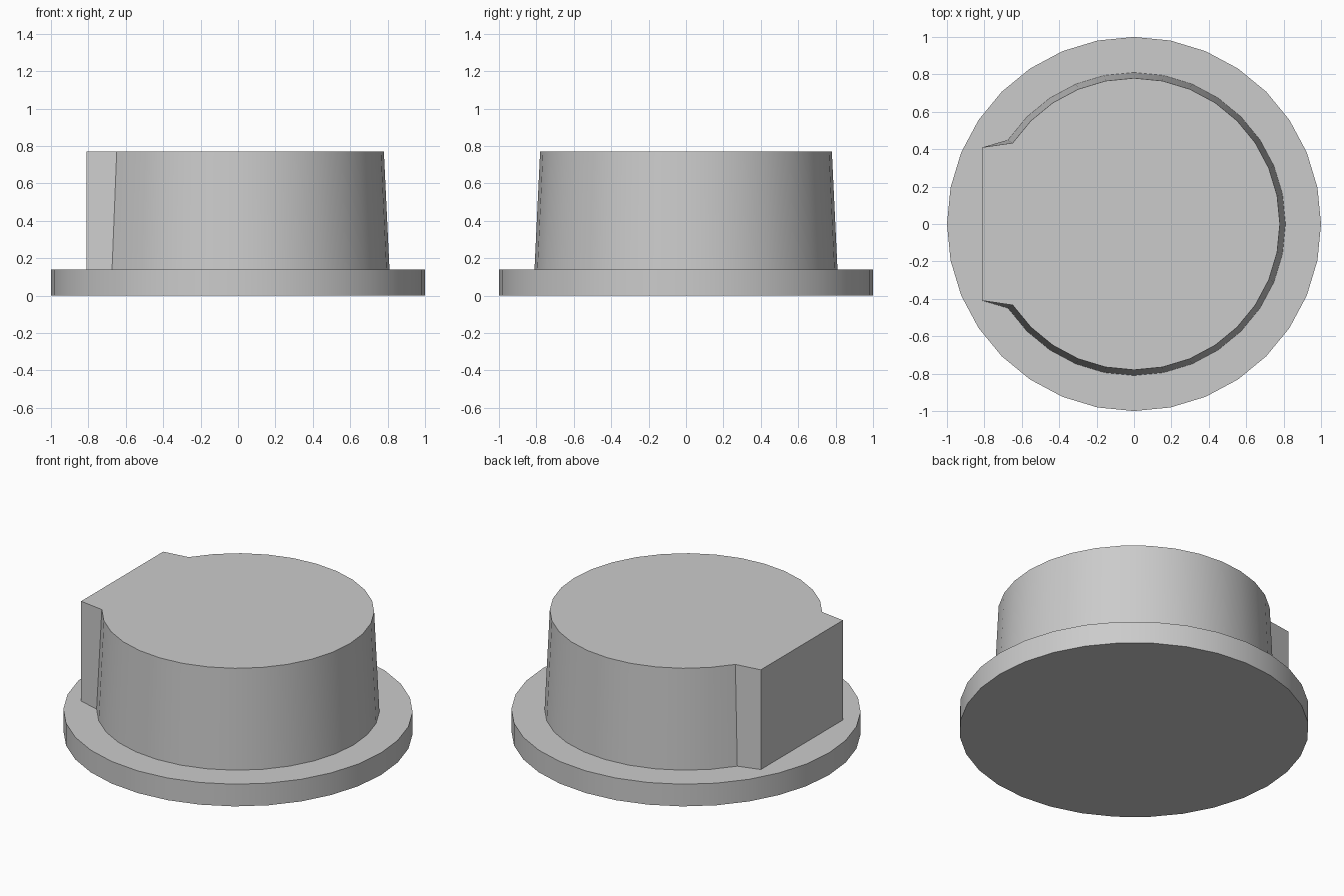
import bpy
import bmesh
from math import cos, sin, pi, radians

SIDES = 32
BASE_TOP, BODY_TOP = 0.14, 0.77

cube = bpy.data.objects.get("Cube")
if cube:
    bpy.data.objects.remove(cube, do_unlink=True)

grey = bpy.data.materials.new("plain_grey")
grey.use_nodes = True
colour = (0.6, 0.6, 0.6, 1)
grey.diffuse_color = colour
grey.node_tree.nodes["Principled BSDF"].inputs["Base Color"].default_value = colour


def arc(radius, first, last):
    """Points on a circle, counted in steps of one side."""
    return [(radius * cos(2 * pi * i / SIDES), radius * sin(2 * pi * i / SIDES))
            for i in range(first, last + 1)]


def loft(name, lower, upper, z0, z1):
    """Closed solid between two outlines with equal point counts."""
    bm = bmesh.new()
    a = [bm.verts.new((x, y, z0)) for x, y in lower]
    b = [bm.verts.new((x, y, z1)) for x, y in upper]
    for i in range(len(a)):
        j = (i + 1) % len(a)
        bm.faces.new((a[i], a[j], b[j], b[i]))
    bm.faces.new(a[::-1])
    bm.faces.new(b)
    mesh = bpy.data.meshes.new(name)
    bm.to_mesh(mesh)
    bm.free()
    mesh.materials.append(grey)
    obj = bpy.data.objects.new(name, mesh)
    bpy.context.collection.objects.link(obj)
    bpy.ops.object.select_all(action="DESELECT")
    obj.select_set(True)
    bpy.context.view_layer.objects.active = obj
    bpy.ops.object.shade_smooth_by_angle(angle=radians(25))
    return obj


# Round base flange
disc = arc(1, 0, SIDES - 1)
loft("base_flange", disc, disc, 0, BASE_TOP)

# Tapered body with an upright flat-sided key on the right
key = [(-0.81, 0.41), (-0.81, -0.41)]
loft("tapered_body", arc(0.81, -13, 13) + key, arc(0.78, -13, 13) + key,
     BASE_TOP, BODY_TOP)
